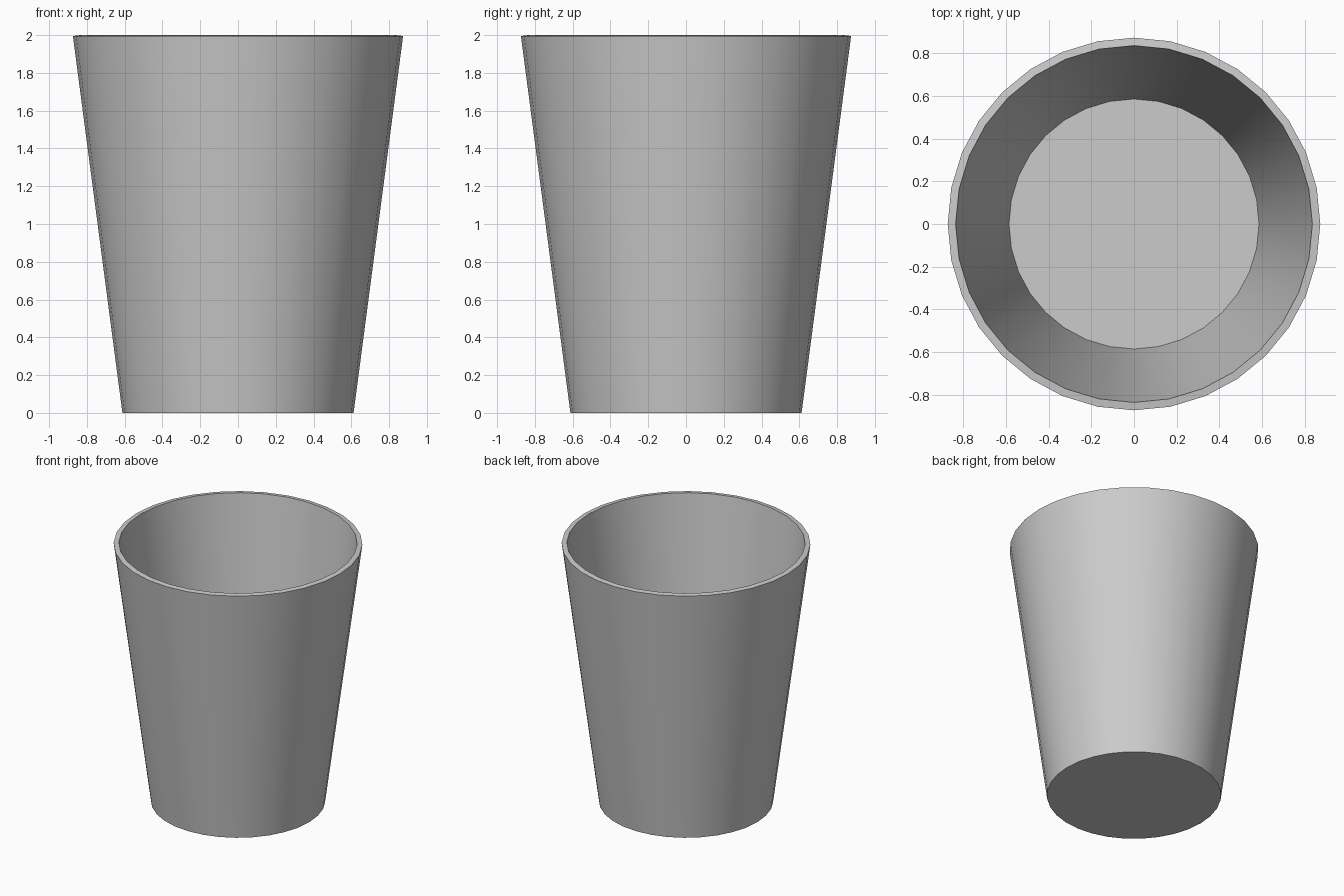
import bpy
import bmesh
import math

if "Cube" in bpy.data.objects:
    bpy.data.objects.remove(bpy.data.objects["Cube"])

SEGMENTS = 32
R_BOTTOM, R_TOP, HEIGHT, WALL = 0.612, 0.874, 1.995, 0.0375

# Tapered cup shell: closed cone with the top cap removed
bm = bmesh.new()
bmesh.ops.create_cone(bm, cap_ends=True, cap_tris=False, segments=SEGMENTS,
                      radius1=R_BOTTOM, radius2=R_TOP, depth=HEIGHT)
bmesh.ops.translate(bm, verts=bm.verts, vec=(0, 0, HEIGHT / 2))
top = [f for f in bm.faces if f.normal.z > 0.9]
bmesh.ops.delete(bm, geom=top, context='FACES_ONLY')

mesh = bpy.data.meshes.new("cup")
bm.to_mesh(mesh)
bm.free()
cup = bpy.data.objects.new("cup", mesh)
bpy.context.collection.objects.link(cup)

# Wall thickness, grown inward; the rim tilts slightly outward
solid = cup.modifiers.new("wall", 'SOLIDIFY')
solid.thickness = WALL
solid.offset = -1
bpy.context.view_layer.objects.active = cup
cup.select_set(True)
bpy.ops.object.modifier_apply(modifier=solid.name)

# Smooth round wall with crisp rim and base edges
bpy.ops.object.shade_smooth_by_angle(angle=math.radians(30))
